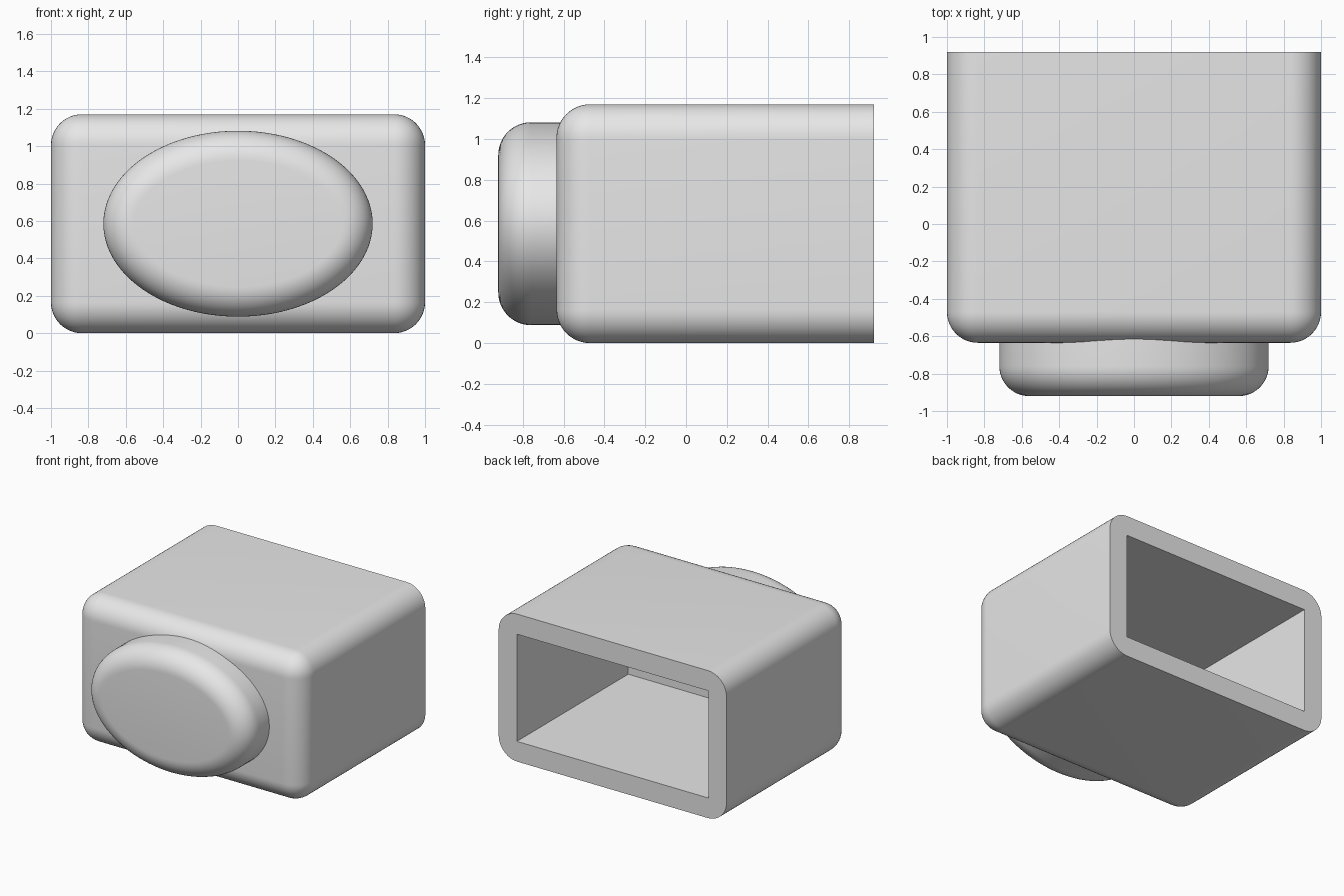
import bpy
import bmesh
from math import cos, sin, tau, radians, hypot
from mathutils import Matrix

HEIGHT = 1.17
FRONT, BACK = -0.635, 0.92
WALL = 0.16
RADIUS = 0.165

old = bpy.data.objects.get("Cube")
if old:
    bpy.data.objects.remove(old, do_unlink=True)

grey = bpy.data.materials.new("light grey")
grey.use_nodes = True
grey.diffuse_color = (0.8, 0.8, 0.8, 1)
grey.node_tree.nodes["Principled BSDF"].inputs["Base Color"].default_value = grey.diffuse_color


def make_object(name, bm):
    bmesh.ops.recalc_face_normals(bm, faces=bm.faces)
    mesh = bpy.data.meshes.new(name)
    bm.to_mesh(mesh)
    bm.free()
    mesh.materials.append(grey)
    obj = bpy.data.objects.new(name, mesh)
    bpy.context.collection.objects.link(obj)
    return obj


def box(x_half, y0, y1, z0, z1):
    bm = bmesh.new()
    size = Matrix.Diagonal((2 * x_half, y1 - y0, z1 - z0, 1))
    place = Matrix.Translation((0, (y0 + y1) / 2, (z0 + z1) / 2))
    bmesh.ops.create_cube(bm, size=1, matrix=place @ size)
    return bm


def smooth(obj):
    bpy.ops.object.select_all(action='DESELECT')
    obj.select_set(True)
    bpy.context.view_layer.objects.active = obj
    bpy.ops.object.shade_smooth_by_angle(angle=radians(30))


# Housing: every edge rounded except the rim at the open back
bm = box(1, FRONT, BACK, 0, HEIGHT)
edges = [e for e in bm.edges if min(v.co.y for v in e.verts) < 0]
bmesh.ops.bevel(bm, geom=edges, offset=RADIUS, segments=12, profile=0.5, affect='EDGES')
housing = make_object("housing", bm)

# Square-cornered cavity open at the back
cutter = make_object("cavity_cutter", box(1 - WALL, FRONT + WALL, BACK + 0.2, WALL, HEIGHT - WALL))
cutter.hide_render = True
cut = housing.modifiers.new("cavity", 'BOOLEAN')
cut.operation = 'DIFFERENCE'
cut.solver = 'EXACT'
cut.object = cutter
bpy.context.view_layer.objects.active = housing
bpy.ops.object.modifier_apply(modifier=cut.name)
bpy.data.objects.remove(cutter, do_unlink=True)
smooth(housing)

# Oval front button: rings offset inward along the oval's normals
A, B, SIDES, STEPS = 0.72, 0.497, 96, 12
FILLET, TIP = 0.16, -0.92
rings = [(0, FRONT + WALL / 2)]
for i in range(STEPS + 1):
    t = tau / 4 * i / STEPS
    rings.append((FILLET * (1 - cos(t)), TIP + FILLET * (1 - sin(t))))

bm = bmesh.new()
loops = []
for inset, y in rings:
    loop = []
    for k in range(SIDES):
        c, s = cos(tau * k / SIDES), sin(tau * k / SIDES)
        n = hypot(B * c, A * s)
        loop.append(bm.verts.new((A * c - inset * B * c / n, y,
                                  HEIGHT / 2 + B * s - inset * A * s / n)))
    loops.append(loop)
for a, b in zip(loops, loops[1:]):
    for k in range(SIDES):
        j = (k + 1) % SIDES
        bm.faces.new((a[k], a[j], b[j], b[k]))
bm.faces.new(loops[0])
bm.faces.new(loops[-1])
smooth(make_object("oval_button", bm))
